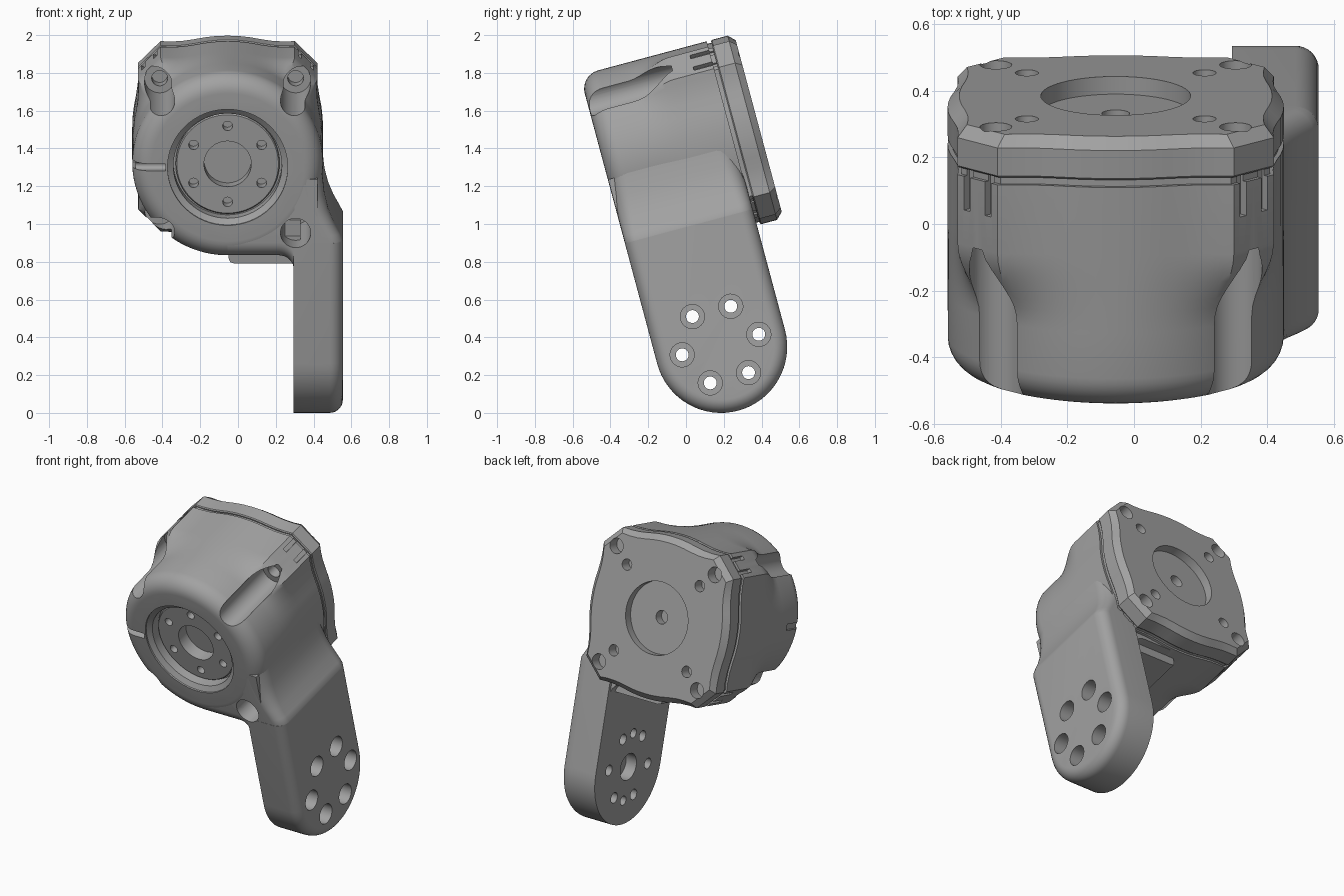
import bpy, bmesh, math
from math import sin, cos, pi, radians, sqrt
from mathutils import Matrix, Vector

if "Cube" in bpy.data.objects:
    bpy.data.objects.remove(bpy.data.objects["Cube"], do_unlink=True)

grey = bpy.data.materials.new("satin grey")
grey.use_nodes = True
grey.diffuse_color = (0.36, 0.36, 0.36, 1)
grey.node_tree.nodes["Principled BSDF"].inputs["Base Color"].default_value = grey.diffuse_color

AX, AZ = -0.055, 1.367      # motor axis, before the whole model is tilted
FRONT, BACK = -0.08, 0.765
LEG_Y, LEG_Z, LEG_R = 0.27, 0.29, 0.35
BOLT = 0.36                 # corner bolt offset from the axis
CORNERS = [(sx, sz) for sx in (-1, 1) for sz in (-1, 1)]
parts = []


def loft(name, rings, part=True):
    """Skin a stack of equal-length point rings and cap both ends."""
    bm = bmesh.new()
    rows = [[bm.verts.new(p) for p in ring] for ring in rings]
    n = len(rows[0])
    for a, b in zip(rows, rows[1:]):
        for i in range(n):
            j = (i + 1) % n
            bm.faces.new((a[i], a[j], b[j], b[i]))
    bm.faces.new(rows[0])
    bm.faces.new(rows[-1])
    bmesh.ops.recalc_face_normals(bm, faces=bm.faces)
    me = bpy.data.meshes.new(name)
    bm.to_mesh(me)
    bm.free()
    ob = bpy.data.objects.new(name, me)
    bpy.context.collection.objects.link(ob)
    me.materials.append(grey)
    if part:
        parts.append(ob)
    return ob


def disc_y(r, y, x=AX, z=AZ, n=48):
    return [(x + r * cos(2 * pi * i / n), y, z + r * sin(2 * pi * i / n)) for i in range(n)]


def disc_x(r, x, y, z, n=32):
    return [(x, y + r * cos(2 * pi * i / n), z + r * sin(2 * pi * i / n)) for i in range(n)]


def cut(targets, rings):
    """Subtract a lofted cutter from each target."""
    tool = loft("cutter", rings, part=False)
    for ob in targets:
        mod = ob.modifiers.new("cut", "BOOLEAN")
        mod.operation, mod.solver, mod.object = "DIFFERENCE", "EXACT", tool
        bpy.context.view_layer.objects.active = ob
        bpy.ops.object.modifier_apply(modifier=mod.name)
    bpy.data.objects.remove(tool, do_unlink=True)


# Flange outline: bulged sides with chamfered corners, mirrored around the axis
half = [(0, .505), (.06, .503), (.12, .496), (.18, .485), (.24, .476), (.3, .473), (.355, .475)]
eighth = half + [(b, a) for a, b in reversed(half)]
outline = []
for q in range(4):
    for a, b in eighth[:-1]:
        outline.append(Matrix.Rotation(-q * pi / 2, 2) @ Vector((a, b)))


def flange(y, inset=0.0):
    return [(AX + p.x * (1 - inset / p.length), y, AZ + p.y * (1 - inset / p.length)) for p in outline]


def blend(y, t):
    """Section between the round barrel (t=0) and the flange outline (t=1)."""
    return [(AX + p.x * s, y, AZ + p.y * s)
            for p in outline for s in [(1 - t) * .505 / p.length + t]]


# Resample the outline finely so the barrel looks round
fine = []
for a, b in zip(outline, outline[1:] + outline[:1]):
    steps = 8 if (b - a).length > .13 else 2
    fine += [a.lerp(b, k / steps) for k in range(steps)]
outline = fine

# Motor housing: filleted front, barrel, flare into the flange, seam neck
rings = []
for k in range(9):
    a = k / 8 * pi / 2
    s = .505 - .1 * (1 - sin(a))
    rings.append([(AX + p.x * s / p.length, FRONT + .1 * (1 - cos(a)), AZ + p.y * s / p.length) for p in outline])
for k in range(9):
    t = k / 8
    rings.append(blend(.16 + .24 * t, t * t * (3 - 2 * t)))
rings += [flange(.615), flange(.615, .014), flange(.645, .014)]
housing = loft("motor_housing", rings)

# Back cover plate with bevelled rim
cover = loft("back_cover", [flange(.637, .006), flange(.643), flange(.73), flange(BACK, .035)])

# Lower leg: rounded end, filleted outer edge
def stadium(x, inset, top=.95):
    r = LEG_R - inset
    arc = [(x, LEG_Y + r * cos(a), LEG_Z + r * sin(a)) for a in [pi + pi * i / 32 for i in range(33)]]
    return [(x, LEG_Y - r, top)] + arc + [(x, LEG_Y + r, top)]


rings = [stadium(.295, 0)]
for k in range(9):
    a = k / 8 * pi / 2
    rings.append(stadium(.485 + .07 * sin(a), .07 * (1 - cos(a))))
leg = loft("leg", rings)

# Shoulder: leg thickness easing up into the barrel side
rings = []
for z, x, f in [(.94, .555, .07), (.957, .555, .07), (.99, .538, .07), (1.05, .506, .075),
                (1.12, .478, .085), (1.2, .458, .095), (1.3, .447, .105), (1.4, .437, .11)]:
    y0, y1 = LEG_Y - LEG_R + .001, LEG_Y + LEG_R
    arc = [(sin(k / 8 * pi / 2), cos(k / 8 * pi / 2)) for k in range(9)]
    front = [(x - f + f * s, y0 + f - f * c, z) for s, c in arc]
    back = [(x - f + f * s, y1 - f + f * c, z) for s, c in reversed(arc)]
    rings.append([(.3, y0, z)] + front + back + [(.3, y1, z)])
shoulder = loft("shoulder", rings)

# Root: web under the barrel with a fillet into the leg
def root_section(y, lift, low, left):
    r = .08
    arc = [(.296 - r + r * sin(a), low - r + r * cos(a)) for a in [k / 8 * pi / 2 for k in range(9)]]
    pts = [(left, 1.3), (left, low)] + arc + [(.42, low - r), (.42, 1.3)]
    return [(x, y, min(z + lift, 1.3)) for x, z in pts]


rings = []
for k in range(9):
    a = k / 8 * pi / 2
    rings.append(root_section(FRONT + .002 + .09 * (1 - cos(a)), .09 * (1 - sin(a)), .864, AX))
root = loft("leg_root", rings + [root_section(.6, 0, .864, AX)])
ledge = loft("root_ledge", [[(x, y, z) for x, z in
             [(-.05, .95), (-.05, .83), (-.042, .808), (-.02, .8), (.33, .8), (.33, .95)]] for y in (.07, .55)])

# Bolt access channels and bolt holes at the four corners
for sx, sz in CORNERS:
    x, z = AX + sx * BOLT, AZ + sz * BOLT
    near = [housing, root, shoulder, leg] if (sx, sz) == (1, -1) else [housing]
    if (sx, sz) == (1, 1):
        near = [housing, shoulder]
    cut(near, [disc_y(.08, y, x, z) for y in (-.3, .4)])
    cut([housing], [disc_y(.042, y, x, z, 24) for y in (.3, .47)])
    cut([cover], [disc_y(.048, y, x, z, 24) for y in (.69, .9)])
    cut([cover], [disc_y(.035, y, AX + sx * .267, AZ + sz * .267, 24) for y in (.69, .9)])
    # Paired slots in the corner flats
    n, t = Vector((sx, 0, sz)) / sqrt(2), Vector((-sz, 0, sx)) / sqrt(2)
    for off in (-.045, .045):
        mid = Vector((AX, 0, AZ)) + n * .588 + t * off
        box = [mid + n * a + t * b for a, b in [(-.025, -.013), (.05, -.013), (.05, .013), (-.025, .013)]]
        cut([housing], [[p + Vector((0, y, 0)) for p in box] for y in (.51, .66)])

# Output recess, rotating disc and its holes
cut([housing, root], [disc_y(r, y, n=64) for r, y in
                      [(.318, -.3), (.318, -.07), (.287, -.05), (.287, .02)]])
output = loft("output_disc", [disc_y(r, y, n=64) for r, y in [(.275, .1), (.275, -.004), (.269, -.01)]])
cut([housing, output, root], [disc_y(.125, y) for y in (-.2, .07)])
for k in range(6):
    a = radians(30 + 60 * k)
    x, z = AX + .208 * cos(a), AZ + .208 * sin(a)
    cut([housing, output, root], [disc_y(.026, y, x, z, 20) for y in (-.2, .06)])

# Side notch in the front fillet
cut([housing], [[(x, -.045 + .02 * cos(a) - (.1 if cos(a) < 0 else 0), AZ + .02 * sin(a))
                 for a in [2 * pi * i / 16 + .01 for i in range(16)]] for x in (-.7, -.385)])
cut([housing], [[(x, y, AZ + z) for y, z in [(-.1, -.02), (.1, -.02), (.1, .02), (-.1, .02)]]
                for x in (-.7, -.543)])

# Bearing recess and shaft hole in the cover
cut([cover], [disc_y(.225, y, n=64) for y in (.71, .9)])
cut([cover], [disc_y(.042, y, n=24) for y in (.65, .9)])

# Leg: counterbored through holes, blind hub and blind pin holes on the inside
for k in range(6):
    a = k * pi / 3
    y, z = LEG_Y + .21 * cos(a), LEG_Z + .012 + .21 * sin(a)
    cut([leg], [disc_x(r, x, y, z) for r, x in [(.034, .2), (.034, .4), (.064, .4), (.064, .7)]])
for r, dz in [(.085, 0), (.03, .21), (.03, -.21)]:
    cut([leg], [disc_x(r, x, LEG_Y, LEG_Z + .012 + dz) for x in (.2, .37)])

# Tilt everything back and shade
tilt = Matrix.Rotation(radians(15), 4, "X")
bpy.ops.object.select_all(action="DESELECT")
for ob in parts:
    ob.data.transform(tilt)
    ob.select_set(True)
bpy.context.view_layer.objects.active = housing
bpy.ops.object.shade_smooth_by_angle(angle=radians(30))
